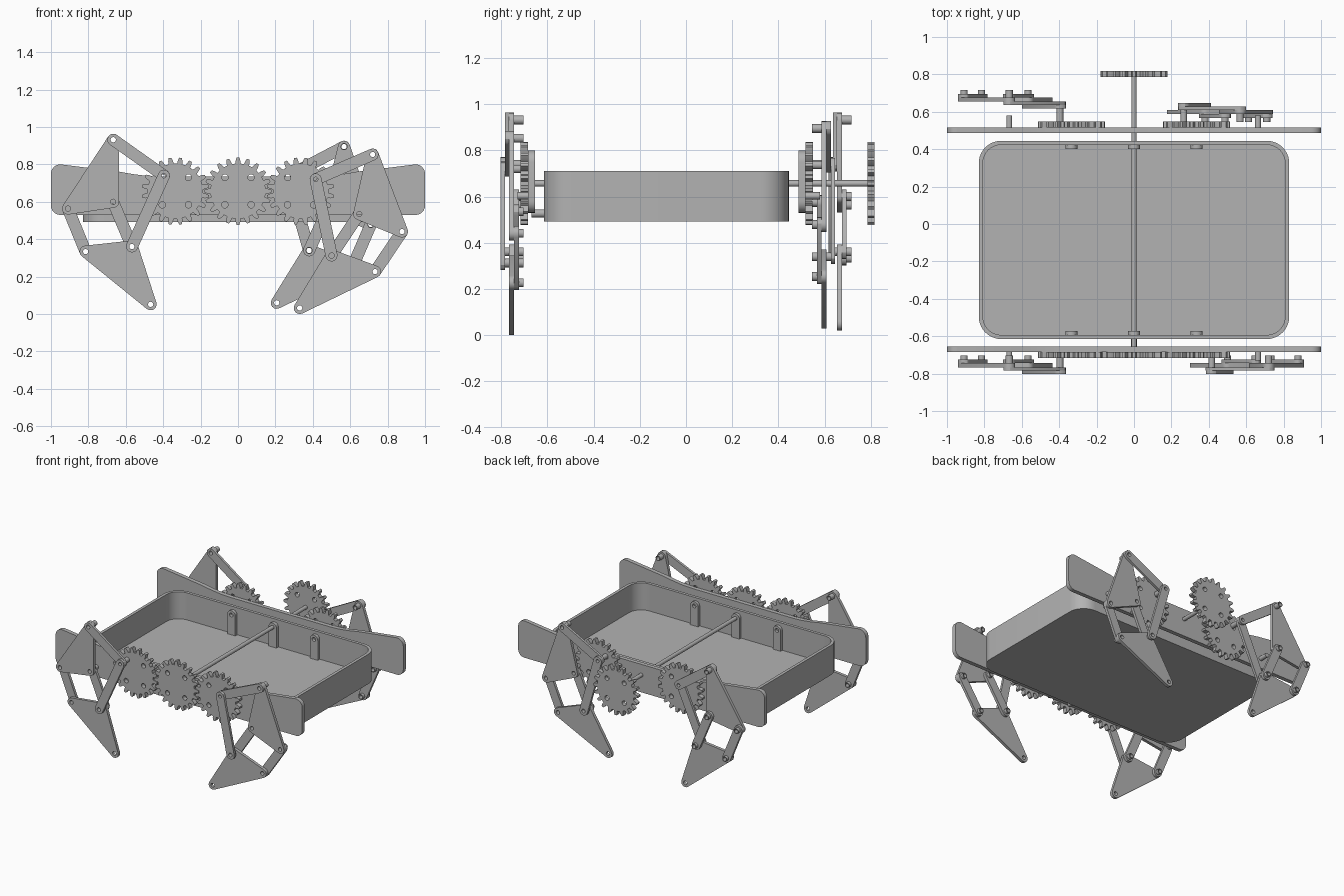
import bpy, bmesh, math
from math import cos, sin, pi
from mathutils import Vector, Matrix

old = bpy.data.objects.get("Cube")
if old:
    bpy.data.objects.remove(old)

grey = bpy.data.materials.new("plain grey")
grey.use_nodes = True
GREY = (0.45, 0.45, 0.45, 1)
grey.diffuse_color = GREY
grey.node_tree.nodes["Principled BSDF"].inputs["Base Color"].default_value = GREY

UPRIGHT = Matrix.Rotation(pi / 2, 4, 'X')     # outline x, y -> x, z
GEAR_Z, GEAR_X = 0.657, 0.335
HOLE, ROUND = 0.014, 0.032


def circle(c, r, n=20):
    return [(c[0] + r * cos(2 * pi * i / n), c[1] + r * sin(2 * pi * i / n)) for i in range(n)]


def rounded(points, r, steps=6):
    """Outline around a convex counter-clockwise chain of points, at distance r."""
    out, n = [], len(points)
    for i in range(n):
        p0, p, p1 = (Vector(points[j % n]) for j in (i - 1, i, i + 1))
        a, b = p - p0, p1 - p
        a0 = math.atan2(-a.x, a.y)
        a0 = math.atan2(a.y, a.x) - pi / 2
        turn = (math.atan2(b.y, b.x) - pi / 2 - a0) % (2 * pi)
        for k in range(steps + 1):
            t = a0 + turn * k / steps
            out.append((p.x + r * cos(t), p.y + r * sin(t)))
    return out


def slab(name, outlines, lo, hi, upright=True):
    """Extrude outlines (first outer, then holes) between two depths."""
    cu = bpy.data.curves.new(name, 'CURVE')
    cu.dimensions, cu.fill_mode, cu.extrude = '2D', 'BOTH', (hi - lo) / 2
    for pts in outlines:
        sp = cu.splines.new('POLY')
        sp.points.add(len(pts) - 1)
        for q, (x, y) in zip(sp.points, pts):
            q.co = (x, y, 0, 1)
        sp.use_cyclic_u = True
    tmp = bpy.data.objects.new(name, cu)
    bpy.context.collection.objects.link(tmp)
    bpy.context.view_layer.update()
    me = bpy.data.meshes.new_from_object(tmp.evaluated_get(bpy.context.evaluated_depsgraph_get()))
    bpy.data.objects.remove(tmp)
    mid = (lo + hi) / 2
    me.transform(Matrix.Translation((0, mid, 0)) @ UPRIGHT if upright
                 else Matrix.Translation((0, 0, mid)))
    bm = bmesh.new()
    bm.from_mesh(me)
    bmesh.ops.remove_doubles(bm, verts=bm.verts, dist=1e-5)
    bmesh.ops.recalc_face_normals(bm, faces=bm.faces)
    bm.to_mesh(me)
    bm.free()
    me.materials.clear()
    me.materials.append(grey)
    ob = bpy.data.objects.new(name, me)
    bpy.context.collection.objects.link(ob)
    bpy.ops.object.select_all(action='DESELECT')
    bpy.context.view_layer.objects.active = ob
    ob.select_set(True)
    bpy.ops.object.shade_smooth_by_angle(angle=math.radians(30))
    return ob


# Open tray body
def tray_outline(inset):
    x, y0, y1 = 0.71, -0.495, 0.325
    return rounded([(-x, y0), (x, y0), (x, y1), (-x, y1)], 0.12 - inset, 10)


slab("tray_floor", [tray_outline(0)], 0.492, 0.512, upright=False)
slab("tray_wall", [tray_outline(0), tray_outline(0.022)], 0.512, 0.71, upright=False)

# Side plates, high at the ends and low in the middle
half = [(0.95, 0.58), (0.95, 0.75)]
corners = [rounded([(0.5, 0.58), half[0], half[1], (0.5, 0.7)], 0.05)[7:21]][0]
right = corners + [(0.64, 0.762), (0.56, 0.748), (0.48, 0.738), (0.4, 0.735)]
profile = right + [(-x, z) for x, z in reversed(right)]
for name, lo in (("front_side_plate", -0.685), ("back_side_plate", 0.487)):
    slab(name, [profile], lo, lo + 0.03)


# Gears
def gear(name, x, lo, shift):
    teeth, pts = 20, []
    for i in range(teeth):
        for f, r in ((-0.3, 0.148), (-0.25, 0.163), (-0.13, 0.18),
                     (0.13, 0.18), (0.25, 0.163), (0.3, 0.148)):
            a = 2 * pi * (i + f + shift) / teeth
            pts.append((x + r * cos(a), GEAR_Z + r * sin(a)))
    holes = [circle((x + sx * 0.07, GEAR_Z + sz * 0.073), 0.017)
             for sx in (-1, 1) for sz in (-1, 1)]
    slab(name, [pts] + holes, lo, lo + 0.032)


for x, side in ((-GEAR_X, "right"), (GEAR_X, "left")):
    gear("front_gear_" + side, x, -0.717, 0.5)
    gear("back_gear_" + side, x, 0.517, 0.5)
gear("front_gear_middle", 0, -0.717, 0)
gear("drive_gear", 0, 0.785, 0)

# Drive axle, spacer, and the tabs inside the tray
slab("drive_axle", [circle((0, GEAR_Z), 0.014)], -0.70, 0.80)
slab("spacer", [circle((0, 0.527), 0.017)], -0.67, -0.61)
for x in (-GEAR_X, 0, GEAR_X):
    for lo in (-0.6, 0.4):
        tab = [(x - ROUND, 0.505), (x + ROUND, 0.505)]
        tab += [(x + ROUND * cos(pi * i / 12), GEAR_Z + ROUND * sin(pi * i / 12)) for i in range(13)]
        slab("tray_tab", [tab, circle((x, GEAR_Z), HOLE)], lo, lo + 0.027)

# Legs: joints are crank, top, outer, inner, knee, heel, toe
right_pose = dict(crank=(-0.396, 0.74), top=(-0.667, 0.932), outer=(-0.909, 0.564),
                  inner=(-0.668, 0.6), knee=(-0.567, 0.361), heel=(-0.815, 0.334),
                  toe=(-0.467, 0.052))
front_left_pose = dict(crank=(0.415, 0.72), top=(0.72, 0.853), outer=(0.877, 0.441),
                       inner=(0.648, 0.535), knee=(0.5, 0.313), heel=(0.733, 0.227),
                       toe=(0.33, 0.032))
back_left_pose = dict(crank=(0.266, 0.737), top=(0.567, 0.895), outer=(0.71, 0.479),
                      inner=(0.486, 0.575), knee=(0.38, 0.34), heel=(0.613, 0.254),
                      toe=(0.207, 0.06))
# part name, its joints, and its depth layer in front-leg coordinates
PARTS = (("lower_crank_bar", ("crank", "knee"), -0.803, -0.784),
         ("upper_crank_bar", ("crank", "top"), -0.784, -0.766),
         ("shoulder_plate", ("top", "outer", "inner"), -0.766, -0.744),
         ("foot_plate", ("knee", "heel", "toe"), -0.766, -0.744),
         ("outer_rod", ("outer", "heel"), -0.744, -0.724),
         ("inner_rod", ("inner", "knee"), -0.744, -0.724))


def leg(prefix, pose, flip, shift, gear_face):
    def depth(lo, hi):
        return sorted((flip * lo + shift, flip * hi + shift))

    for name, joints, lo, hi in PARTS:
        pts = [pose[j] for j in joints]
        if len(pts) == 3:
            a, b, c = map(Vector, pts)
            if (b - a).cross(c - a) < 0:
                pts.reverse()
        holes = [circle(p, HOLE) for p in pts]
        slab(prefix + name, [rounded(pts, ROUND)] + holes, *depth(lo, hi))
    # Hollow joint pins
    for joint in ("top", "outer", "inner", "knee", "heel"):
        front = -0.784 if joint in ("top", "knee") else -0.755
        slab(prefix + joint + "_pin", [circle(pose[joint], 0.019), circle(pose[joint], HOLE)],
             *depth(front, -0.703))
    ends = depth(-0.803, -0.766) + [gear_face]
    slab(prefix + "crank_pin", [circle(pose["crank"], 0.018), circle(pose["crank"], 0.012)],
         min(ends), max(ends))


leg("front_right_", right_pose, 1, 0, -0.7)
leg("front_left_", front_left_pose, 1, 0, -0.7)
leg("back_right_", right_pose, 1, 1.42, 0.53)
leg("back_left_", back_left_pose, -1, -0.157, 0.53)

# Fixed pivot stubs on the side plates
for x in (-0.667, 0.663):
    slab("front_pivot_stub", [circle((x, 0.603), 0.016)], -0.73, -0.67)
    slab("back_pivot_stub", [circle((x, 0.603), 0.016)], 0.5, 0.58)
